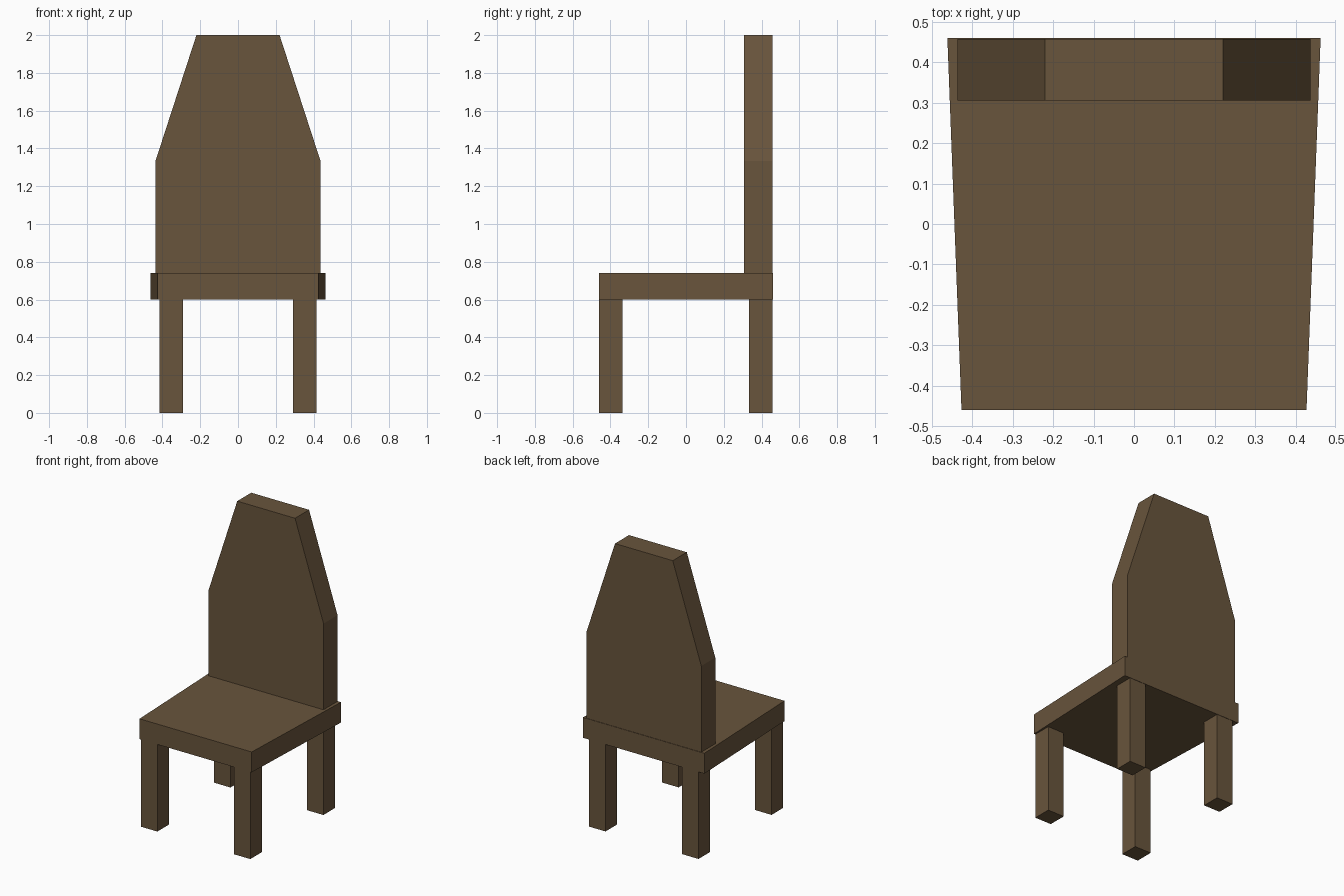
import bpy
import bmesh
from mathutils import Vector

cube = bpy.data.objects.get("Cube")
if cube:
    bpy.data.objects.remove(cube, do_unlink=True)

# Single brown wood colour
wood = bpy.data.materials.new("brown_wood")
wood.use_nodes = True
colour = (0.14, 0.09, 0.045, 1)
wood.diffuse_color = colour
wood.node_tree.nodes["Principled BSDF"].inputs["Base Color"].default_value = colour


def extruded(name, outline, offset):
    """Extrude a flat 3D outline along an offset into a closed solid."""
    bm = bmesh.new()
    face = bm.faces.new([bm.verts.new(p) for p in outline])
    result = bmesh.ops.extrude_face_region(bm, geom=[face], use_keep_orig=True)
    moved = [v for v in result["geom"] if isinstance(v, bmesh.types.BMVert)]
    bmesh.ops.translate(bm, verts=moved, vec=Vector(offset))
    bmesh.ops.recalc_face_normals(bm, faces=bm.faces)
    mesh = bpy.data.meshes.new(name)
    bm.to_mesh(mesh)
    bm.free()
    mesh.materials.append(wood)
    obj = bpy.data.objects.new(name, mesh)
    bpy.context.collection.objects.link(obj)
    return obj


def mirrored(half):
    """Complete a right-hand (x, other) profile with its mirror image."""
    return half + [(-x, v) for x, v in reversed(half)]


SEAT_BOTTOM, SEAT_TOP = 0.6, 0.74
LEG = 0.125

# Seat, wider towards the back
seat_half = [(0.427, -0.461), (0.462, 0.461)]
extruded("seat", [(x, y, SEAT_BOTTOM) for x, y in mirrored(seat_half)],
         (0, 0, SEAT_TOP - SEAT_BOTTOM))

# Backrest with tapered top
back_half = [(0.437, SEAT_TOP), (0.437, 1.333), (0.22, 2.0)]
extruded("backrest", [(x, 0.306, z) for x, z in mirrored(back_half)],
         (0, 0.152, 0))

# Four square legs
for side, x in (("left", 0.354), ("right", -0.354)):
    for end, y in (("front", -0.398), ("back", 0.396)):
        h = LEG / 2
        square = [(x - h, y - h, 0), (x + h, y - h, 0),
                  (x + h, y + h, 0), (x - h, y + h, 0)]
        extruded(f"{end}_{side}_leg", square, (0, 0, SEAT_BOTTOM))
